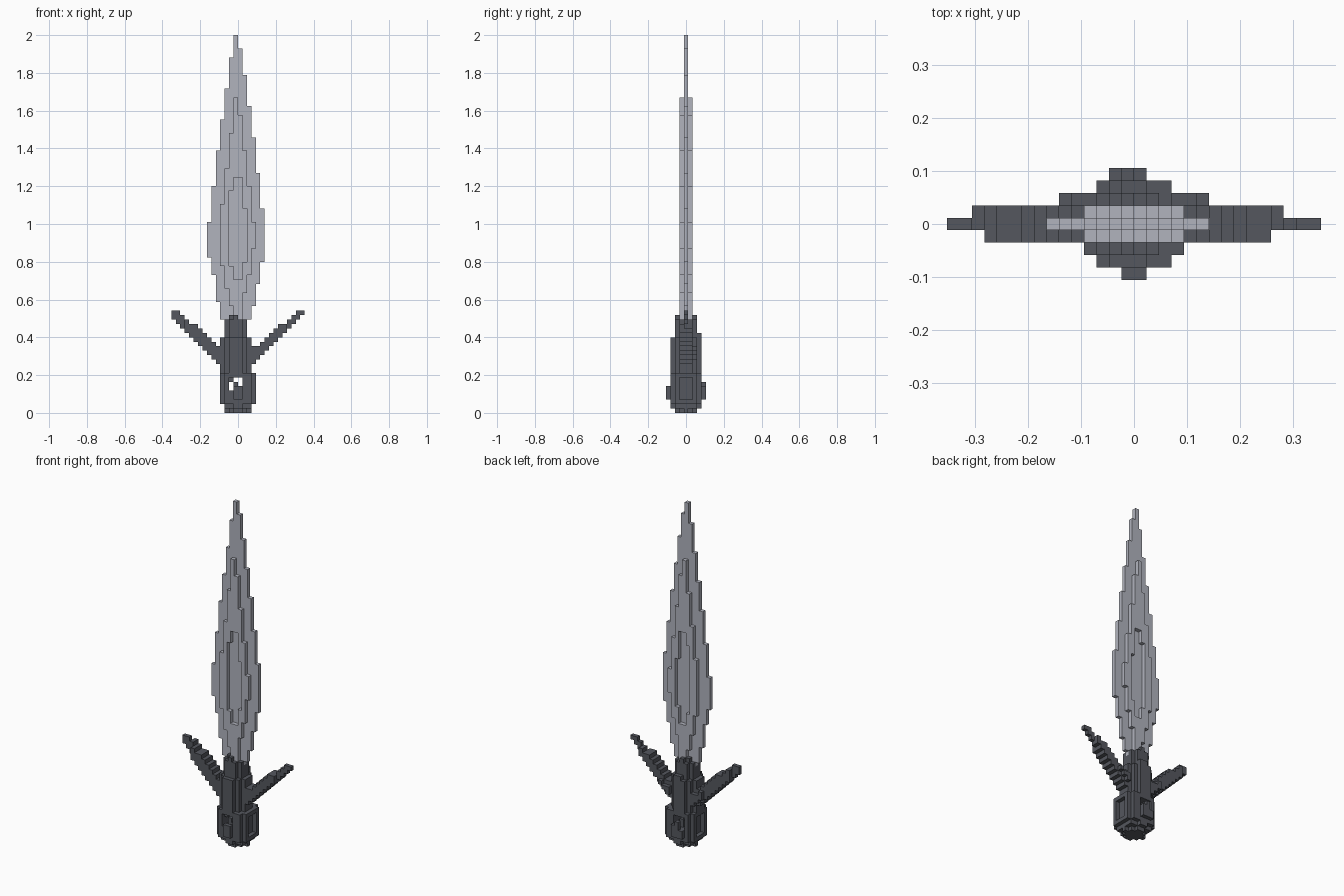
import bpy
import bmesh
from mathutils import Vector

cube = bpy.data.objects.get("Cube")
if cube:
    bpy.data.objects.remove(cube, do_unlink=True)

UNIT = 2 / 85          # edge of one block
MID_X, MID_Y = 15, 4.5  # grid position of the origin
HILT_Y = 4             # middle row of blocks in depth


def make_material(name, rgb):
    mat = bpy.data.materials.new(name)
    mat.use_nodes = True
    color = (*rgb, 1)
    mat.diffuse_color = color
    mat.node_tree.nodes["Principled BSDF"].inputs["Base Color"].default_value = color
    return mat


steel = make_material("pale steel", (0.44, 0.455, 0.515))
iron = make_material("dark iron", (0.09, 0.096, 0.113))


def box(xs, ys, zs):
    return {(x, y, z) for x in range(*xs) for y in range(*ys) for z in range(*zs)}


def disc(center, rx, ry, zs):
    """Stack of elliptical block layers."""
    return {(x, y, z) for x, y, z in box((0, 30), (0, 9), zs)
            if ((x + 0.5 - center) / rx) ** 2 + ((y - HILT_Y) / ry) ** 2 <= 1}


def build(name, cells, mat):
    """Outer skin of a set of blocks."""
    bm = bmesh.new()
    verts = {}

    def vert(p):
        key = tuple(p)
        if key not in verts:
            x, y, z = key
            verts[key] = bm.verts.new(Vector((x - MID_X, y - MID_Y, z)) * UNIT)
        return verts[key]

    for cell in sorted(cells):
        for axis in range(3):
            for side in (0, 1):
                near = list(cell)
                near[axis] += 2 * side - 1
                if tuple(near) in cells:
                    continue
                u, v = (axis + 1) % 3, (axis + 2) % 3
                loop = []
                for du, dv in ((0, 0), (1, 0), (1, 1), (0, 1)):
                    p = list(cell)
                    p[axis] += side
                    p[u] += du
                    p[v] += dv
                    loop.append(vert(p))
                bm.faces.new(loop if side else loop[::-1])
    mesh = bpy.data.meshes.new(name)
    bm.to_mesh(mesh)
    bm.free()
    mesh.materials.append(mat)
    obj = bpy.data.objects.new(name, mesh)
    bpy.context.collection.objects.link(obj)
    return obj


def columns(first, bottoms, tops, ys):
    cells = set()
    for n, (low, high) in enumerate(zip(bottoms, tops)):
        cells |= box((first + n, first + n + 1), ys, (low, high))
    return cells


# Blade: thin edge, thicker body, sunken fuller on both faces
edge = columns(8, [35, 31, 25, 21, 20, 20, 20, 20, 20, 21, 24, 29, 34],
               [43, 51, 59, 66, 73, 80, 85, 82, 76, 69, 62, 54, 46], (4, 5))
body = columns(11, [33, 28, 24, 20, 20, 27, 31, 37],
               [47, 55, 63, 71, 67, 59, 51, 43], (3, 6))
fuller = columns(13, [33, 30, 30, 34], [50, 53, 53, 46], (3, 6))
build("blade", edge | (body - fuller), steel)

# Grip: stepped oval column
grip = (disc(14.5, 3.6, 3.3, (9, 17)) | disc(14.5, 2.6, 2.4, (17, 21))
        | disc(14.5, 2.2, 2.2, (21, 22)) | box((14, 16), (7, 8), (17, 18)))
build("grip", grip, iron)

# Pommel: rounded drum with lips, side hollows and a pierced eye
pommel = (disc(15, 2.6, 2.4, (0, 1)) | disc(15, 3.4, 3.2, (1, 2))
          | disc(15, 4.1, 4, (2, 9)))
for x in (11, 18):
    pommel -= box((x, x + 1), (3, 6), (3, 8))
for ys in ((0, 2), (7, 9)):
    pommel -= box((13, 16), ys, (5, 8))
pommel |= box((14, 16), (0, 1), (3, 6)) | box((13, 16), (8, 9), (3, 7))
for x, zs in ((13, (5, 7)), (14, (7, 8)), (15, (6, 8))):
    pommel -= box((x, x + 1), (0, 9), zs)
build("pommel", pommel, iron)


# Guard: two upswept prongs, thicker toward the grip
def prong(right):
    cells = set()
    for n in range(12):
        x = 29 - n if right else n
        top = 23 - round(max(n - 1, 0) * 0.85)
        low = 21 - n + (1 if right else 0)
        cells |= box((x, x + 1), (4, 5), (low, top))
        if n >= 3:
            cells |= box((x, x + 1), (5, 6), (low, top))
        if n >= 4 or (n == 3 and not right):
            cells |= box((x, x + 1), (3, 4), (low, top))
        if n == 2 and not right:
            cells |= box((x, x + 1), (5, 6), (low, top))
        if n >= 9:
            cells |= box((x, x + 1), (6, 7), (low + 1, top - 1))
    return cells


build("left_guard", prong(True), iron)
build("right_guard", prong(False), iron)
